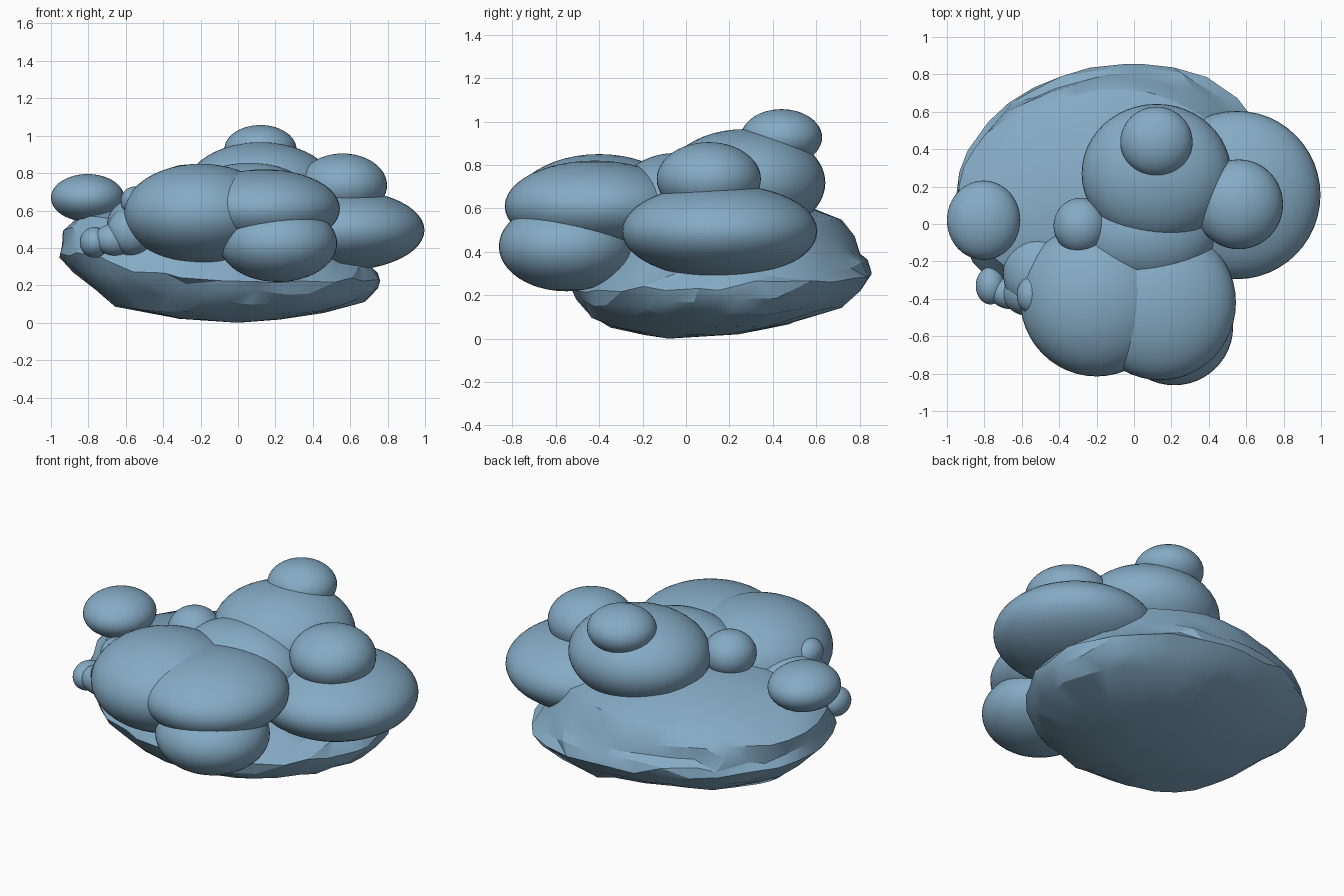
import bpy, bmesh, math, random
from mathutils import Vector, noise

cube = bpy.data.objects.get("Cube")
if cube:
    bpy.data.objects.remove(cube, do_unlink=True)

blue = bpy.data.materials.new("soft blue")
blue.use_nodes = True
colour = (0.235, 0.41, 0.56, 1)
blue.diffuse_color = colour
blue.node_tree.nodes["Principled BSDF"].inputs["Base Color"].default_value = colour


def finish(bm, name, angle):
    bmesh.ops.recalc_face_normals(bm, faces=bm.faces)
    mesh = bpy.data.meshes.new(name)
    bm.to_mesh(mesh)
    bm.free()
    mesh.materials.append(blue)
    obj = bpy.data.objects.new(name, mesh)
    bpy.context.collection.objects.link(obj)
    bpy.ops.object.select_all(action="DESELECT")
    obj.select_set(True)
    bpy.context.view_layer.objects.active = obj
    bpy.ops.object.shade_smooth_by_angle(angle=math.radians(angle))


def puff(name, centre, radii):
    bm = bmesh.new()
    bmesh.ops.create_uvsphere(bm, u_segments=48, v_segments=24, radius=1)
    bmesh.ops.scale(bm, vec=radii, verts=bm.verts)
    bmesh.ops.translate(bm, vec=centre, verts=bm.verts)
    finish(bm, name, 60)


def rock():
    # Elliptical rings: height, centre x, centre y, half width, half depth
    rings = [(.02, -.05, .03, .27, .22), (.07, -.1, .06, .56, .41),
             (.16, -.06, .13, .73, .58), (.235, -.08, .15, .82, .65),
             (.31, -.09, .16, .86, .69), (.36, -.11, .17, .83, .66),
             (.41, -.14, .18, .79, .62), (.48, -.16, .18, .77, .59),
             (.55, -.16, .17, .7, .55), (.6, -.15, .14, .55, .45),
             (.65, -.15, .1, .3, .26)]
    sides = 32
    random.seed(4)
    bm = bmesh.new()
    loops = []
    for height, cx, cy, rx, ry in rings:
        wall = math.sin(math.pi * min(1, height / .62))
        loop = []
        for i in range(sides):
            a = math.tau * (i + random.uniform(-.3, .3)) / sides
            direction = Vector((math.cos(a), math.sin(a), height * 6))
            # The outline is fuller along one diagonal
            bump = 1 + .045 * math.cos(2 * a - math.pi / 2)
            bump += .03 * noise.noise(direction * 2.2)
            bump += random.uniform(-.018, .018) * wall
            x, y = cx + rx * bump * math.cos(a), cy + ry * bump * math.sin(a)
            # The rim leans down to the left, the front and the back right corner
            z = height - (.09 * x + .16 * max(0, -y)) * wall
            z -= .1 * max(0, y - x - .7) * min(1, height / .3)
            z += (.02 * noise.noise(direction * 3) + random.uniform(-.015, .015)) * wall
            loop.append(bm.verts.new((x, y, max(z, .008))))
        loops.append(loop)
    for low, high in zip(loops, loops[1:]):
        for i in range(sides):
            j = (i + 1) % sides
            bm.faces.new((low[i], low[j], high[j], high[i]))
    for loop, tip in ((loops[0], (0, -.08, 0)), (loops[-1], (-.15, .08, .67))):
        point = bm.verts.new(tip)
        for i in range(sides):
            bm.faces.new((loop[i], loop[(i + 1) % sides], point))
    bmesh.ops.triangulate(bm, faces=bm.faces)
    finish(bm, "rock_base", 25)


rock()

# Rounded puffs: name, centre, radii
for name, centre, radii in (
    ("front_right_puff", (-.2, -.4, .585), (.41, .415, .265)),
    ("front_left_puff", (.14, -.42, .61), (.405, .415, .21)),
    ("front_lower_puff", (.215, -.55, .425), (.315, .312, .207)),
    ("left_side_puff", (.55, .155, .495), (.447, .45, .217)),
    ("left_top_puff", (.56, .105, .735), (.237, .24, .17)),
    ("middle_puff", (.06, -.05, .61), (.38, .29, .245)),
    ("back_puff", (.12, .27, .718), (.4, .372, .247)),
    ("crown_puff", (.12, .44, .927), (.193, .187, .13)),
    ("inner_small_puff", (-.285, -.01, .715), (.145, .15, .13)),
    ("right_side_puff", (-.804, .02, .668), (.196, .212, .127)),
    ("right_inner_puff", (-.49, -.26, .53), (.21, .22, .15)),
    ("right_outer_bead", (-.768, -.33, .43), (.078, .1, .082)),
    ("right_lower_bead", (-.66, -.37, .445), (.11, .085, .085)),
    ("right_lobe", (-.57, -.37, .49), (.13, .12, .13)),
    ("right_upper_bead", (-.555, -.38, .65), (.072, .095, .078)),
):
    puff(name, centre, radii)
